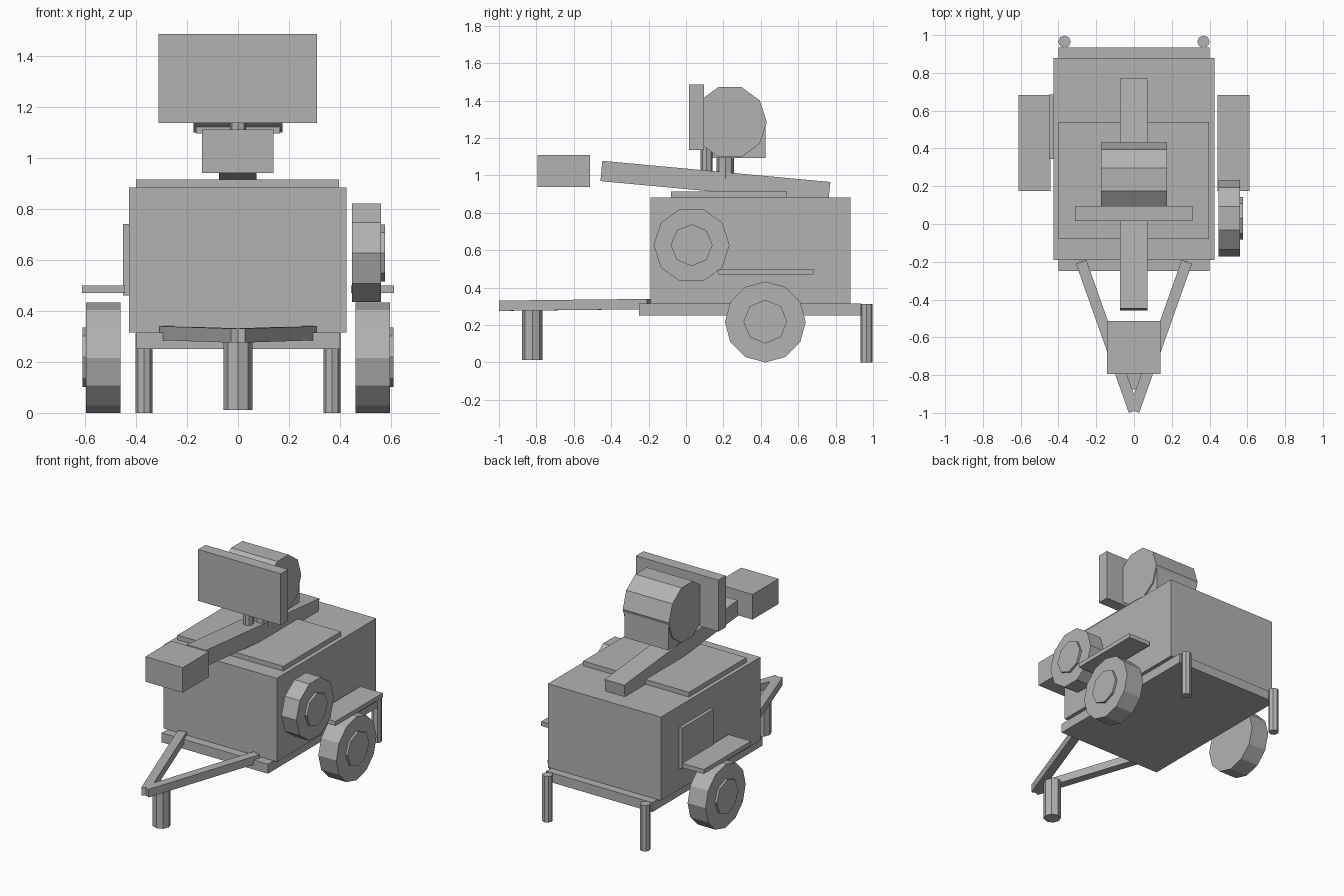
import bpy, math
from mathutils import Vector

if "Cube" in bpy.data.objects:
    bpy.data.objects.remove(bpy.data.objects["Cube"])

gray = bpy.data.materials.new("plain gray")
gray.diffuse_color = (0.45, 0.45, 0.45, 1)
gray.use_nodes = True
gray.node_tree.nodes["Principled BSDF"].inputs["Base Color"].default_value = gray.diffuse_color


def finish(obj, name):
    obj.name = name
    obj.data.materials.append(gray)
    return obj


def box(name, x, y, z):
    """Box from (min, max) ranges."""
    bpy.ops.mesh.primitive_cube_add(size=1, location=[(a + b) / 2 for a, b in (x, y, z)])
    obj = bpy.context.object
    obj.scale = [b - a for a, b in (x, y, z)]
    return finish(obj, name)


def beam(name, start, end, width, height):
    """Box whose long axis runs from start to end, kept level sideways."""
    a, b = Vector(start), Vector(end)
    d = b - a
    bpy.ops.mesh.primitive_cube_add(size=1, location=(a + b) / 2)
    obj = bpy.context.object
    obj.scale = (width, d.length, height)
    obj.rotation_euler = (math.atan2(d.z, math.hypot(d.x, d.y)), 0, math.atan2(-d.x, d.y))
    return finish(obj, name)


def post(name, x, y, radius, z0, z1):
    bpy.ops.mesh.primitive_cylinder_add(vertices=8, radius=radius, depth=z1 - z0,
                                        location=(x, y, (z0 + z1) / 2))
    return finish(bpy.context.object, name)


def disc(name, sides, radius, x0, x1, y, z):
    """Cylinder along x with a corner pointing forward."""
    mesh = bpy.data.meshes.new(name)
    ring = [(y + radius * math.cos(2 * math.pi * i / sides),
             z + radius * math.sin(2 * math.pi * i / sides)) for i in range(sides)]
    verts = [(x, p, q) for x in (min(x0, x1), max(x0, x1)) for p, q in ring]
    faces = [tuple(reversed(range(sides))), tuple(range(sides, 2 * sides))]
    faces += [(i, (i + 1) % sides, sides + (i + 1) % sides, sides + i) for i in range(sides)]
    mesh.from_pydata(verts, [], faces)
    obj = bpy.data.objects.new(name, mesh)
    bpy.context.collection.objects.link(obj)
    return finish(obj, name)


# Trailer body
box("base_frame", (-0.4, 0.4), (-0.25, 0.935), (0.25, 0.315))
box("body", (-0.427, 0.425), (-0.19, 0.88), (0.315, 0.883))
box("roof_plate", (-0.4, 0.396), (-0.08, 0.54), (0.883, 0.915))
box("side_hatch", (-0.45, -0.427), (0.345, 0.685), (0.46, 0.74))

# Wheels, fenders, rear legs and drawbar on both sides
for side, s in (("left", -1), ("right", 1)):
    disc(side + "_wheel", 12, 0.216, s * 0.46, s * 0.595, 0.424, 0.216)
    disc(side + "_hub", 8, 0.117, s * 0.59, s * 0.61, 0.424, 0.218)
    box(side + "_fender", sorted((s * 0.443, s * 0.612)), (0.175, 0.683), (0.47, 0.5))
    post(side + "_rear_leg", s * 0.368, 0.965, 0.033, 0, 0.313)
    beam(side + "_drawbar", (0, -0.99, 0.303), (s * 0.28, -0.2, 0.312), 0.058, 0.055)
post("front_leg", 0, -0.822, 0.056, 0.012, 0.285)

# Spare wheel
disc("spare_wheel", 10, 0.203, 0.447, 0.56, 0.03, 0.627)
disc("spare_hub", 8, 0.112, 0.555, 0.576, 0.03, 0.627)

# Boom lying on the roof, with its end box
beam("boom", (-0.452, 1, 0), (0.772, 1, 0), 0.147, 0.109)
boom = bpy.context.object
boom.location = (-0.001, 0.157, 0.967)
boom.rotation_euler = (math.radians(-5.3), 0, 0)
boom.scale = (0.147, 1.224, 0.109)
box("end_box", (-0.142, 0.139), (-0.793, -0.513), (0.939, 1.11))

# Lamp head on two posts
post("front_post", 0, 0.11, 0.032, 0.98, 1.2)
post("rear_post", 0.03, 0.21, 0.046, 0.98, 1.12)
box("lamp_panel", (-0.312, 0.31), (0.016, 0.096), (1.135, 1.485))
disc("lamp_drum", 10, 0.197, -0.174, 0.174, 0.235, 1.285)
box("lamp_housing", (-0.165, 0.165), (0.142, 0.426), (1.094, 1.285))
